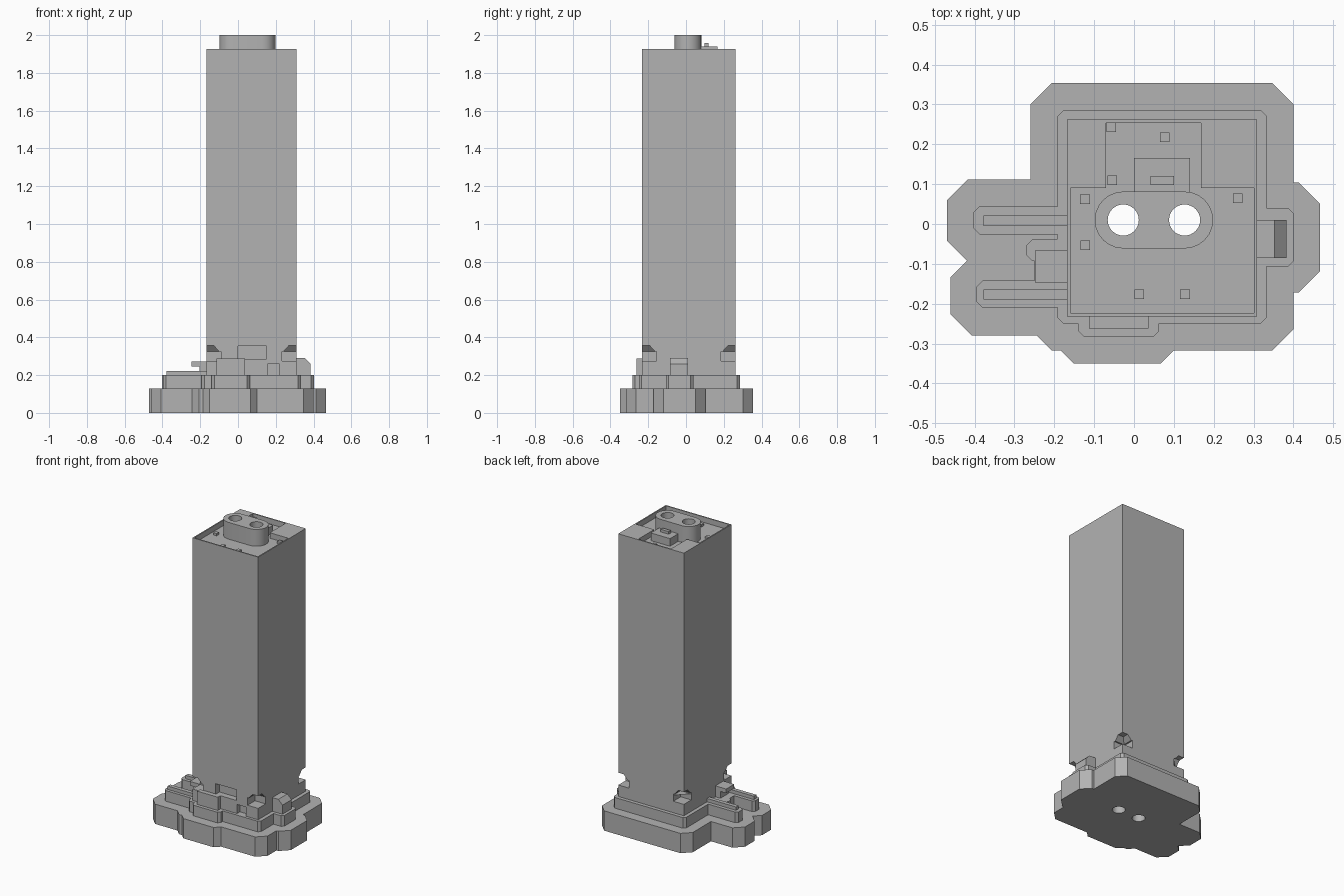
import bpy
import bmesh
from mathutils import Matrix, Vector

old = bpy.data.objects.get("Cube")
if old:
    bpy.data.objects.remove(old, do_unlink=True)

# One plain stone colour for the whole tower
stone = bpy.data.materials.new("stone_grey")
stone.use_nodes = True
grey = (0.45, 0.45, 0.45, 1)
stone.diffuse_color = grey
stone.node_tree.nodes["Principled BSDF"].inputs["Base Color"].default_value = grey


def finish(name, bm):
    bmesh.ops.recalc_face_normals(bm, faces=bm.faces)
    mesh = bpy.data.meshes.new(name)
    bm.to_mesh(mesh)
    bm.free()
    mesh.materials.append(stone)
    obj = bpy.data.objects.new(name, mesh)
    bpy.context.collection.objects.link(obj)
    return obj


def prism(name, outline, bottom, top):
    """Extrude a flat outline from bottom to top."""
    bm = bmesh.new()
    face = bm.faces.new([bm.verts.new((x, y, bottom)) for x, y in outline])
    extruded = bmesh.ops.extrude_face_region(bm, geom=[face])
    moved = [v for v in extruded["geom"] if isinstance(v, bmesh.types.BMVert)]
    bmesh.ops.translate(bm, verts=moved, vec=(0, 0, top - bottom))
    return finish(name, bm)


def block(name, left, right, front, back, bottom, top, cut=0):
    """Box with optionally chamfered upright corners."""
    if not cut:
        outline = [(left, front), (right, front), (right, back), (left, back)]
    else:
        outline = [(left + cut, front), (right - cut, front),
                   (right, front + cut), (right, back - cut),
                   (right - cut, back), (left + cut, back),
                   (left, back - cut), (left, front + cut)]
    return prism(name, outline, bottom, top)


def cone(name, x, y, bottom, top, low_radius, high_radius, sides, turn=0):
    bm = bmesh.new()
    place = Matrix.Translation((x, y, (bottom + top) / 2)) @ Matrix.Rotation(turn, 4, "Z")
    bmesh.ops.create_cone(bm, cap_ends=True, segments=sides, radius1=low_radius,
                          radius2=high_radius, depth=top - bottom, matrix=place)
    return finish(name, bm)


def combine(target, tool, operation):
    mod = target.modifiers.new("shape", "BOOLEAN")
    mod.operation, mod.solver, mod.object = operation, "EXACT", tool
    bpy.context.view_layer.objects.active = target
    bpy.ops.object.modifier_apply(modifier=mod.name)
    bpy.data.objects.remove(tool, do_unlink=True)


def tier(name, plots, bottom, top, cut):
    """Union of overlapping chamfered plots."""
    whole = None
    for plot in plots:
        part = block(name, *plot, bottom, top, cut)
        if whole:
            combine(whole, part, "UNION")
        else:
            whole = part
    return whole


# Lobed ground slab
base = tier("base_slab", [
    (-.26, .40, -.317, .354),
    (.1, .467, -.172, .104),
    (-.47, .1, -.095, .112),
    (-.46, .1, -.28, -.08),
    (-.205, .12, -.35, .1)], 0, .13, .053)

# Second step with its side wings
step = tier("upper_step", [
    (-.192, .333, -.25, .286),
    (.1, .402, -.107, .04),
    (-.14, .063, -.284, .1),
    (-.403, 0, -.026, .044),
    (-.395, 0, -.21, -.142),
    (-.27, 0, -.093, -.038),
    (-.25, 0, -.18, -.06)], .13, .2, .015)

# Main shaft with a sunken roof
LEFT, RIGHT, FRONT, BACK = -.168, .309, -.232, .262
EAVES, ROOF = 1.926, 1.89
tower = block("tower", LEFT, RIGHT, FRONT, BACK, .2, EAVES)
rim = .008
combine(tower, block("cutter", LEFT + rim, RIGHT - rim, FRONT + rim, .09, ROOF, 2.1), "DIFFERENCE")
combine(tower, block("cutter", -.07, .168, 0, BACK - rim, ROOF, 2.1), "DIFFERENCE")

# Corner notches near the foot, with sloping ceilings
quarter = 0.7853982
diagonal = 2 ** .5
for x in (LEFT, RIGHT):
    for y in (FRONT, BACK):
        combine(tower, block("cutter", x - .077, x + .077, y - .077, y + .077, .275, .325), "DIFFERENCE")
        combine(tower, cone("cutter", x, y, .315, .356, .077 * diagonal, .04 * diagonal, 4, quarter), "DIFFERENCE")

# Entrance recesses on the front
combine(tower, block("cutter", 0, .15, FRONT - .1, FRONT + .04, .285, .355), "DIFFERENCE")
combine(tower, block("cutter", .155, .22, FRONT - .1, FRONT + .03, .2, .26), "DIFFERENCE")

# Rounded crown
CROWN_LEFT, CROWN_RIGHT, CROWN_Y = -.027, .127, .01
radius = .0715
arc = [Matrix.Rotation(quarter * i / 3, 2) @ Vector((0, -radius)) for i in range(13)]
outline = [(CROWN_RIGHT + p.x, CROWN_Y + p.y) for p in arc]
outline += [(CROWN_LEFT - p.x, CROWN_Y - p.y) for p in arc]
crown = prism("crown", outline, ROOF, 2)

# Two shafts running through everything
for part in (base, step, tower, crown):
    for x in (CROWN_LEFT, CROWN_RIGHT):
        combine(part, cone("cutter", x, CROWN_Y, -.1, 2.1, .039, .039, 32), "DIFFERENCE")

# Roof plant and vents
block("roof_plant", 0, .14, .075, .166, ROOF, 1.94)
block("plant_hatch", .042, .1, .098, .12, 1.94, 1.957)
vents = [(-.057, .243), (.077, .218), (-.055, .11), (-.123, .062),
         (.26, .065), (-.122, -.053), (.013, -.176), (.128, -.176)]
for x, y in vents:
    block("roof_vent", x - .012, x + .012, y - .012, y + .012, ROOF, ROOF + .015)

# Low buildings round the foot
block("front_porch", -.113, .037, -.262, FRONT, .2, .287)
for y in (.008, -.177):
    block("wing_ridge", -.378, LEFT, y - .013, y + .013, .2, .222)
block("side_canopy", -.247, LEFT, -.148, -.065, .245, .272)
block("canopy_support", -.205, LEFT, -.148, -.065, .2, .245)

# Side annex with a roof sloping outwards
annex = block("side_annex", RIGHT, .383, -.085, .01, .2, .29)
bm = bmesh.new()
bm.from_mesh(annex.data)
upright = [e for e in bm.edges if abs(e.verts[0].co.y - e.verts[1].co.y) > .05 and e.verts[0].co.z > .28]
for edge in upright:
    if edge.verts[0].co.x > .35:
        bmesh.ops.bevel(bm, geom=[edge], offset=.03, segments=1, affect="EDGES")
bm.to_mesh(annex.data)
bm.free()

# Keep curved walls smooth and all corners crisp
bpy.ops.object.select_all(action="DESELECT")
for obj in (base, step, tower, crown):
    obj.select_set(True)
bpy.context.view_layer.objects.active = tower
bpy.ops.object.shade_smooth_by_angle(angle=0.5)
